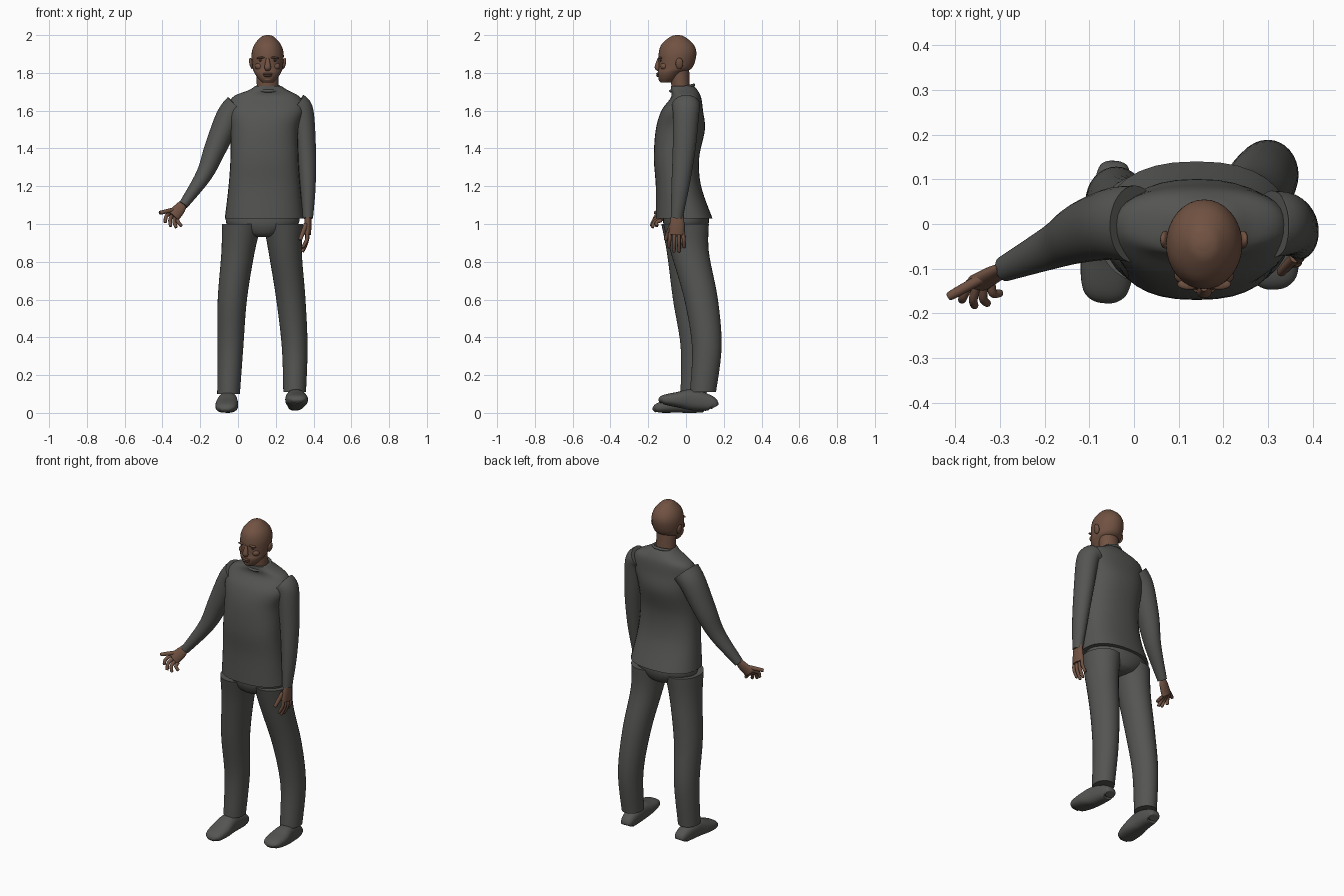
import bpy, bmesh
from math import sin, cos, pi, copysign
from mathutils import Vector

if "Cube" in bpy.data.objects:
    bpy.data.objects.remove(bpy.data.objects["Cube"])

ORIGIN = Vector()
SIDEWAYS, BACKWARD, UPWARD = Vector((1, 0, 0)), Vector((0, 1, 0)), Vector((0, 0, 1))


def make_material(name, red, green, blue):
    material = bpy.data.materials.new(name)
    material.use_nodes = True
    colour = (red, green, blue, 1)
    material.diffuse_color = colour
    shader = material.node_tree.nodes["Principled BSDF"]
    shader.inputs["Base Color"].default_value = colour
    return material


CLOTH = make_material("charcoal_cloth", .09, .09, .085)
SKIN = make_material("brown_skin", .165, .085, .055)
DARK = make_material("dark_brown", .07, .04, .03)


def smooth_edges(obj):
    bpy.ops.object.select_all(action='DESELECT')
    obj.select_set(True)
    bpy.context.view_layer.objects.active = obj
    bpy.ops.object.shade_smooth_by_angle(angle=.9)


def finish(name, bm, material):
    bmesh.ops.recalc_face_normals(bm, faces=bm.faces)
    mesh = bpy.data.meshes.new(name)
    bm.to_mesh(mesh)
    bm.free()
    mesh.materials.append(material)
    obj = bpy.data.objects.new(name, mesh)
    bpy.context.collection.objects.link(obj)
    smooth_edges(obj)
    return obj


def smooth_rows(rows, steps=6):
    """Pass a smooth curve through every row of numbers."""
    rows = [Vector(row) for row in rows]
    padded = [rows[0], *rows, rows[-1]]
    result = []
    for before, start, end, after in zip(padded, padded[1:], padded[2:], padded[3:]):
        leave, arrive = (end - before) / 2, (after - start) / 2
        for step in range(steps):
            t = step / steps
            blend = t * t * (3 - 2 * t)
            result.append(start.lerp(end, blend) + leave * t * (1 - t) ** 2
                          - arrive * t * t * (1 - t))
    return result + [rows[-1]]


def loft(name, rows, material, at=ORIGIN, facing=BACKWARD, level=False, square=1, sides=32):
    """Skin over elliptical rings, each row being x, y, z, half width, half depth."""
    rows = smooth_rows(rows)
    centres = [at + Vector(row[:3]) for row in rows]
    last = len(rows) - 1
    bm = bmesh.new()
    rings = []
    for i, (centre, row) in enumerate(zip(centres, rows)):
        along = centres[min(i + 1, last)] - centres[max(i - 1, 0)]
        along = UPWARD if level else along.normalized()
        across = facing.cross(along).normalized() * row[3]
        outward = along.cross(across).normalized() * row[4]
        ring = []
        for side in range(sides):
            angle = 2 * pi * side / sides
            u, v = [copysign(abs(w) ** square, w) for w in (cos(angle), sin(angle))]
            ring.append(bm.verts.new(centre + across * u + outward * v))
        rings.append(ring)
    for lower, upper in zip(rings, rings[1:]):
        for side in range(sides):
            after = (side + 1) % sides
            bm.faces.new((lower[side], lower[after], upper[after], upper[side]))
    bm.faces.new(rings[0])
    bm.faces.new(rings[-1])
    return finish(name, bm, material)


def limb(name, path, start, end, material, ease=1, depth=1.15, **options):
    """Loft along a path whose radius eases from start to end."""
    rows = []
    for i, point in enumerate(path):
        radius = start + (end - start) * (i / (len(path) - 1)) ** ease
        rows.append((*point, radius, radius * depth))
    return loft(name, rows, material, **options)


def ball(name, centre, size, material, lean=0):
    bm = bmesh.new()
    bmesh.ops.create_uvsphere(bm, u_segments=20, v_segments=12, radius=1)
    bmesh.ops.scale(bm, vec=size, verts=bm.verts)
    obj = finish(name, bm, material)
    obj.location = centre
    obj.rotation_euler.y = lean


# Shirt body from hem to neck
loft("shirt_body", [
    (0, -.01, 1.03, .21, .15), (0, -.04, 1.2, .19, .12), (0, -.05, 1.35, .18, .12),
    (0, -.03, 1.5, .18, .13), (.01, -.02, 1.6, .2, .11), (.01, 0, 1.67, .18, .08),
    (.02, -.01, 1.71, .1, .07), (.02, -.02, 1.73, .07, .06)],
    CLOTH, at=SIDEWAYS * .14, level=True, square=.85)

# Collar band, lower at the front
bpy.ops.mesh.primitive_torus_add(location=(.16, -.02, 1.72), rotation=(.25, 0, 0),
                                 major_radius=.063, minor_radius=.008)
collar = bpy.context.object
collar.name = "collar"
collar.data.materials.append(CLOTH)
smooth_edges(collar)

# Sleeves
limb("right_sleeve", [(0, 0, 1.62), (-.05, 0, 1.56), (-.12, -.02, 1.4), (-.18, -.05, 1.26),
                      (-.29, -.1, 1.1)], .075, .025, CLOTH, ease=1.6)
limb("left_sleeve", [(.31, 0, 1.63), (.34, 0, 1.59), (.36, -.01, 1.4), (.37, -.03, 1.2),
                     (.37, -.05, 1.03)], .065, .027, CLOTH, ease=1.6)

# Trousers
loft("trouser_seat", [(0, 0, 1.07, .19, .12), (0, 0, 1, .19, .12), (0, 0, .95, .12, .1),
                      (0, 0, .93, .04, .07)], CLOTH, at=SIDEWAYS * .13, level=True)
limb("right_trouser_leg", [(.02, -.01, 1), (0, 0, .85), (-.03, .02, .6), (-.04, .05, .35),
                           (-.05, .04, .1)], .105, .06, CLOTH, ease=.7, level=True)
limb("left_trouser_leg", [(.24, 0, 1), (.25, .02, .85), (.28, .08, .6), (.3, .11, .35),
                          (.3, .09, .11)], .105, .06, CLOTH, ease=.7, level=True)


# Shoes share one profile of distance, half width and half height
def shoe(name, heel, splay, rise):
    profile = [(0, .03, .02), (.02, .04, .04), (.12, .05, .055), (.2, .06, .04),
               (.27, .05, .025), (.29, .02, .01)]
    rows = [(splay * far, -far, tall + rise * max(0, far - .1), wide, tall)
            for far, wide, tall in profile]
    loft(name, rows, CLOTH, at=Vector(heel), facing=UPWARD, square=.8)


shoe("right_shoe", (-.045, .12, 0), splay=-.07, rise=0)
shoe("left_shoe", (.3, .15, .01), splay=.05, rise=.2)

# Head from chin to crown, with the neck below
HEAD = Vector((.157, -.045, 1.75))
loft("head", [
    (0, -.06, 0, .03, .03), (0, -.05, .02, .05, .05), (0, -.035, .05, .07, .07),
    (0, -.01, .08, .08, .09), (0, 0, .15, .085, .1), (0, 0, .2, .07, .085),
    (0, 0, .24, .035, .04), (0, 0, .25, .01, .01)], SKIN, at=HEAD, level=True)
limb("neck", [(0, .02, -.06), (0, .015, 0), (0, .01, .09)], .056, .06, SKIN,
     depth=.85, at=HEAD, level=True)

# Face
loft("nose", [(0, -.1, .13, .007, .005), (0, -.107, .08, .017, .014),
              (0, -.1, .06, .01, .008)], SKIN, at=HEAD, level=True, sides=16)


def feature(name, place, size, material=SKIN, lean=0):
    ball(name, HEAD + Vector(place), size, material, lean)


feature("upper_lip", (0, -.1, .045), (.025, .013, .006))
feature("lower_lip", (0, -.1, .035), (.022, .013, .007))
feature("mouth_line", (0, -.1, .04), (.024, .012, .002), DARK)
feature("chin", (0, -.08, .016), (.025, .02, .015))
for side, sign in (("left", 1), ("right", -1)):
    feature(side + "_ear", (sign * .087, .01, .1), (.01, .02, .03), lean=sign * .2)
    feature(side + "_brow", (sign * .034, -.09, .13), (.026, .012, .006), lean=sign * .1)
    feature(side + "_eye", (sign * .033, -.087, .115), (.014, .007, .005), DARK)
    feature(side + "_cheek", (sign * .042, -.07, .085), (.025, .02, .02))


# Hands: a palm, four fingers fanned over the knuckles, and a thumb
def digit(name, base, tip, bend, radius):
    middle = (base + tip) / 2 + bend
    end = tip + (tip - middle) / 8
    limb(name, [base, middle, tip, end], radius, radius / 2, SKIN, ease=3, depth=1,
         facing=SIDEWAYS, sides=12)


def fan_fingers(side, knuckles, tips, bend, droop):
    for i, finger in enumerate(("index", "middle", "ring", "little")):
        base, tip = [Vector(ends[0]).lerp(Vector(ends[1]), i / 3) for ends in (knuckles, tips)]
        tip += Vector(droop) * sin(pi * i / 3)
        digit(f"{side}_{finger}_finger", base, tip, Vector(bend), .01)


limb("right_palm", [(-.29, -.1, 1.11), (-.31, -.11, 1.08), (-.345, -.13, 1.04)],
     .022, .036, SKIN, ease=.6, depth=.55)
fan_fingers("right", knuckles=[(-.366, -.13, 1.055), (-.32, -.13, 1.02)],
            tips=[(-.385, -.17, 1.01), (-.3, -.155, .99)],
            bend=(-.006, -.012, .004), droop=(0, -.02, -.015))
digit("right_thumb", Vector((-.32, -.11, 1.08)), Vector((-.41, -.16, 1.06)), ORIGIN, .012)

limb("left_palm", [(.37, -.046, 1.05), (.37, -.047, 1), (.365, -.05, .945)],
     .016, .021, SKIN, ease=.6, depth=2)
fan_fingers("left", knuckles=[(.366, -.084, .955), (.366, -.015, .955)],
            tips=[(.345, -.09, .88), (.35, -.01, .88)],
            bend=(.009, 0, 0), droop=(-.005, 0, -.025))
digit("left_thumb", Vector((.36, -.075, 1)), Vector((.33, -.107, .92)), ORIGIN, .012)
